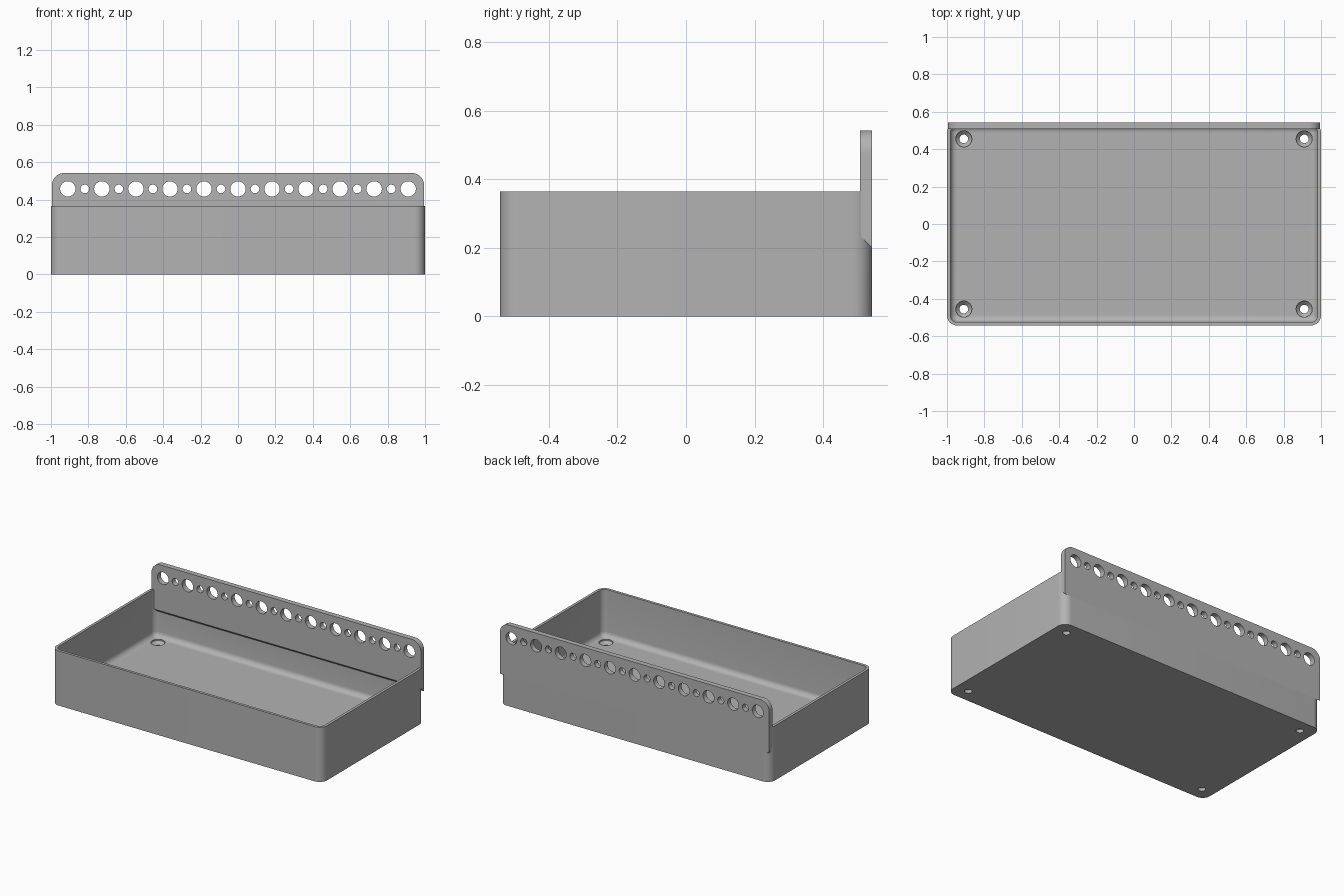
import bpy, bmesh, math
from mathutils import Matrix

if "Cube" in bpy.data.objects:
    bpy.data.objects.remove(bpy.data.objects["Cube"], do_unlink=True)

HALF_X, HALF_Y, HEIGHT = 1.0, 0.543, 0.365
WALL, FLOOR, FILLET, CORNER = 0.018, 0.05, 0.035, 0.055
RAIL_FRONT, RAIL_TOP, HOLE_Z = 0.508, 0.542, 0.457

grey = bpy.data.materials.new("light grey")
grey.use_nodes = True
colour = (0.45, 0.45, 0.45, 1)
grey.diffuse_color = colour
grey.node_tree.nodes["Principled BSDF"].inputs["Base Color"].default_value = colour


def finish(name, bm):
    bmesh.ops.recalc_face_normals(bm, faces=bm.faces[:])
    mesh = bpy.data.meshes.new(name)
    bm.to_mesh(mesh)
    bm.free()
    mesh.materials.append(grey)
    obj = bpy.data.objects.new(name, mesh)
    bpy.context.collection.objects.link(obj)
    return obj


def arc(cx, cy, r, start, steps=10):
    angles = [start + math.pi / 2 * i / steps for i in range(steps + 1)]
    return [(cx + r * math.cos(a), cy + r * math.sin(a)) for a in angles]


def rounded_loop(bm, inset, z):
    r = max(CORNER - inset, 0.004)
    x, y = HALF_X - inset - r, HALF_Y - inset - r
    pts = []
    for i, (sx, sy) in enumerate([(1, 1), (-1, 1), (-1, -1), (1, -1)]):
        pts += arc(sx * x, sy * y, r, i * math.pi / 2)
    return [bm.verts.new((px, py, z)) for px, py in pts]


def loft(bm, loops):
    n = len(loops[0])
    for a, b in zip(loops, loops[1:]):
        for i in range(n):
            j = (i + 1) % n
            bm.faces.new((a[i], a[j], b[j], b[i]))
    bm.faces.new(loops[0])
    bm.faces.new(loops[-1])


def lathe(bm, rings, matrix):
    # Stack of circles (radius, height) closed at both ends
    loops = [[bm.verts.new(matrix @ Matrix.Rotation(math.tau * i / 32, 4, 'Z')
                           @ Matrix.Translation((r, 0, h)).to_translation())
              for i in range(32)] for r, h in rings]
    loft(bm, loops)


def boolean(obj, cutter):
    mod = obj.modifiers.new("cut", 'BOOLEAN')
    mod.operation, mod.solver, mod.object = 'DIFFERENCE', 'EXACT', cutter
    bpy.ops.object.select_all(action='DESELECT')
    bpy.context.view_layer.objects.active = obj
    obj.select_set(True)
    bpy.ops.object.modifier_apply(modifier=mod.name)


# Open tray: outer wall, rim, inner wall, rounded floor edge
bm = bmesh.new()
sections = [(0, 0), (0, HEIGHT), (WALL, HEIGHT)]
for i in range(7):
    a = math.pi / 2 * i / 6
    sections.append((WALL + FILLET * (1 - math.cos(a)),
                     FLOOR + FILLET * (1 - math.sin(a))))
loft(bm, [rounded_loop(bm, inset, z) for inset, z in sections])
tray = finish("tray", bm)

# Hanging rail: upright plate with rounded top corners and a sloped underside
bm = bmesh.new()
w, r = 0.995, 0.065
top = arc(w - r, RAIL_TOP - r, r, 0) + arc(r - w, RAIL_TOP - r, r, math.pi / 2)
loops = []
for y, low in ((RAIL_FRONT, 0.235), (HALF_Y, 0.2)):
    outline = [(w, low)] + top + [(-w, low)]
    loops.append([bm.verts.new((x, y, z)) for x, z in outline])
loft(bm, loops)
rail = finish("hanging_rail", bm)

# Let the rail into the back wall
boolean(tray, rail)

# Row of alternating large and small holes in the rail
bm = bmesh.new()
for i in range(21):
    radius = 0.023 if i % 2 else 0.041
    place = Matrix.Translation(((i - 10) * 0.091, 0.525, HOLE_Z)) @ Matrix.Rotation(math.pi / 2, 4, 'X')
    lathe(bm, [(radius, -0.1), (radius, 0.1)], place)
rail_cutter = finish("rail_hole_cutter", bm)
boolean(rail, rail_cutter)

# Countersunk screw holes in the floor corners
bm = bmesh.new()
for sx in (-1, 1):
    for sy in (-1, 1):
        lathe(bm, [(0.023, -0.05), (0.023, 0.022), (0.043, 0.042), (0.043, 0.08)],
              Matrix.Translation((sx * 0.91, sy * 0.455, 0)))
floor_cutter = finish("screw_hole_cutter", bm)
boolean(tray, floor_cutter)

for cutter in (rail_cutter, floor_cutter):
    bpy.data.objects.remove(cutter, do_unlink=True)

# Smooth the curves, keep the edges crisp
bpy.ops.object.select_all(action='DESELECT')
for obj in (tray, rail):
    obj.select_set(True)
bpy.context.view_layer.objects.active = tray
bpy.ops.object.shade_smooth_by_angle(angle=math.radians(30))
